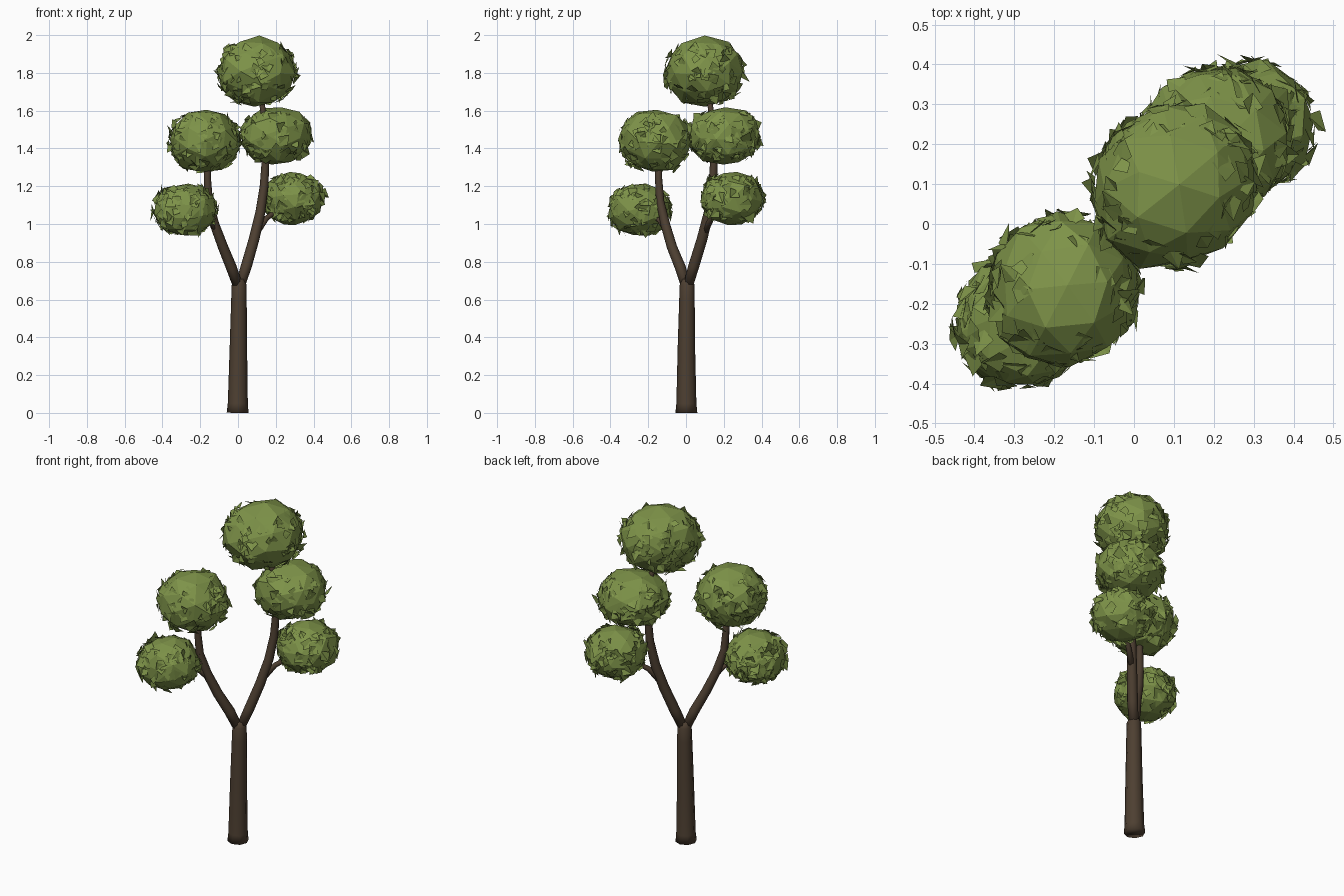
import bpy, bmesh, math, random
from mathutils import Vector, Matrix

random.seed(7)
cube = bpy.data.objects.get("Cube")
if cube:
    bpy.data.objects.remove(cube, do_unlink=True)


def material(name, rgb):
    m = bpy.data.materials.new(name)
    m.use_nodes = True
    m.diffuse_color = (*rgb, 1)
    bsdf = m.node_tree.nodes["Principled BSDF"]
    bsdf.inputs["Base Color"].default_value = (*rgb, 1)
    bsdf.inputs["Roughness"].default_value = 0.9
    return m


BARK = material("bark brown", (0.075, 0.05, 0.031))
LEAF = material("leaf green", (0.208, 0.292, 0.066))


def finish(name, bm, mat, smooth=False):
    mesh = bpy.data.meshes.new(name)
    bm.to_mesh(mesh)
    bm.free()
    mesh.materials.append(mat)
    for p in mesh.polygons:
        p.use_smooth = smooth
    ob = bpy.data.objects.new(name, mesh)
    bpy.context.collection.objects.link(ob)
    return ob


def tube(name, path, sides=8):
    """Tapered limb through (x, y, z, radius) stations."""
    bm = bmesh.new()
    pts = [Vector(p[:3]) for p in path]
    rings = []
    for i, p in enumerate(pts):
        along = pts[min(i + 1, len(pts) - 1)] - pts[max(i - 1, 0)]
        turn = Vector((0, 0, 1)).rotation_difference(along)
        ring = []
        for k in range(sides):
            a = math.tau * k / sides
            ring.append(bm.verts.new(p + turn @ Vector((math.cos(a), math.sin(a), 0)) * path[i][3]))
        rings.append(ring)
    for low, high in zip(rings, rings[1:]):
        for k in range(sides):
            n = (k + 1) % sides
            bm.faces.new((low[k], low[n], high[n], high[k]))
    bm.faces.new(rings[0][::-1])
    bm.faces.new(rings[-1])
    return finish(name, bm, BARK, smooth=True)


def leaf_clump(name, centre, size, leaves=135):
    """Faceted foliage ball, sized along and across the tree's diagonal, with folded leaves."""
    centre = Vector(centre)
    shape = Matrix.Rotation(math.pi / 4, 3, "Z") @ Matrix.Diagonal(size)
    bm = bmesh.new()
    bmesh.ops.create_icosphere(bm, subdivisions=2, radius=1)
    spin = Matrix.Rotation(random.uniform(0, 6), 3, Vector((1, 2, 3)).normalized())
    for v in bm.verts:
        v.co = centre + shape @ (spin @ v.co) * random.uniform(0.95, 1.05)
    for _ in range(leaves):
        # Leaves thin out over the crown of the clump
        z = random.uniform(-0.85, 0.8)
        a = random.uniform(0, math.tau)
        r = math.sqrt(1 - z * z)
        out = Vector((r * math.cos(a), r * math.sin(a), z))
        root = centre + shape @ out * random.uniform(0.93, 1.0)
        out = (root - centre).normalized()
        side = out.orthogonal().normalized()
        side.rotate(Matrix.Rotation(random.uniform(0, math.tau), 3, out))
        s = random.uniform(0.02, 0.038)
        rise = (out.cross(side) + out * random.uniform(-0.2, 0.8)).normalized()
        fold = out * s * random.uniform(-0.3, 0.4)
        corners = [root - rise * s * 0.7, root + side * s + fold,
                   root + rise * s * 1.3, root - side * s + fold]
        b, c, d, e = [bm.verts.new(p) for p in corners]
        bm.faces.new((b, c, d))
        bm.faces.new((b, d, e))
    # Keep the treetop within the full height
    for v in bm.verts:
        v.co.z = min(v.co.z, 2.0)
    return finish(name, bm, LEAF)


# Trunk and limbs
tube("trunk", [(-0.002, 0.002, 0, 0.058), (-0.001, 0.002, 0.05, 0.053),
               (0.002, 0.002, 0.35, 0.046), (0.005, 0.005, 0.6, 0.041),
               (0.006, 0.006, 0.68, 0.039), (0.006, 0.006, 0.71, 0.026)])
tube("right_limb", [(0.0, 0.0, 0.67, 0.026), (-0.035, -0.03, 0.77, 0.029),
                    (-0.08, -0.075, 0.88, 0.027), (-0.125, -0.11, 1.0, 0.025),
                    (-0.155, -0.137, 1.12, 0.022), (-0.162, -0.145, 1.24, 0.019),
                    (-0.16, -0.145, 1.42, 0.014)])
tube("left_limb", [(0.01, 0.01, 0.67, 0.026), (0.045, 0.042, 0.78, 0.029),
                   (0.085, 0.085, 0.92, 0.028), (0.118, 0.12, 1.06, 0.026),
                   (0.138, 0.142, 1.2, 0.023), (0.146, 0.148, 1.34, 0.02),
                   (0.14, 0.14, 1.55, 0.016), (0.11, 0.11, 1.75, 0.012)])
tube("right_twig", [(-0.11, -0.1, 0.96, 0.016), (-0.15, -0.14, 1.02, 0.014),
                    (-0.24, -0.22, 1.07, 0.01)])
tube("left_twig", [(0.095, 0.095, 0.95, 0.018), (0.15, 0.135, 1.03, 0.015),
                   (0.26, 0.22, 1.11, 0.01)])

# Foliage
leaf_clump("top_foliage", (0.1, 0.1, 1.805), (0.222, 0.202, 0.19), 160)
leaf_clump("upper_right_foliage", (-0.178, -0.165, 1.44), (0.194, 0.19, 0.172))
leaf_clump("upper_left_foliage", (0.203, 0.203, 1.466), (0.197, 0.187, 0.158))
leaf_clump("lower_right_foliage", (-0.283, -0.247, 1.075), (0.172, 0.17, 0.143))
leaf_clump("lower_left_foliage", (0.288, 0.245, 1.135), (0.17, 0.167, 0.143))
